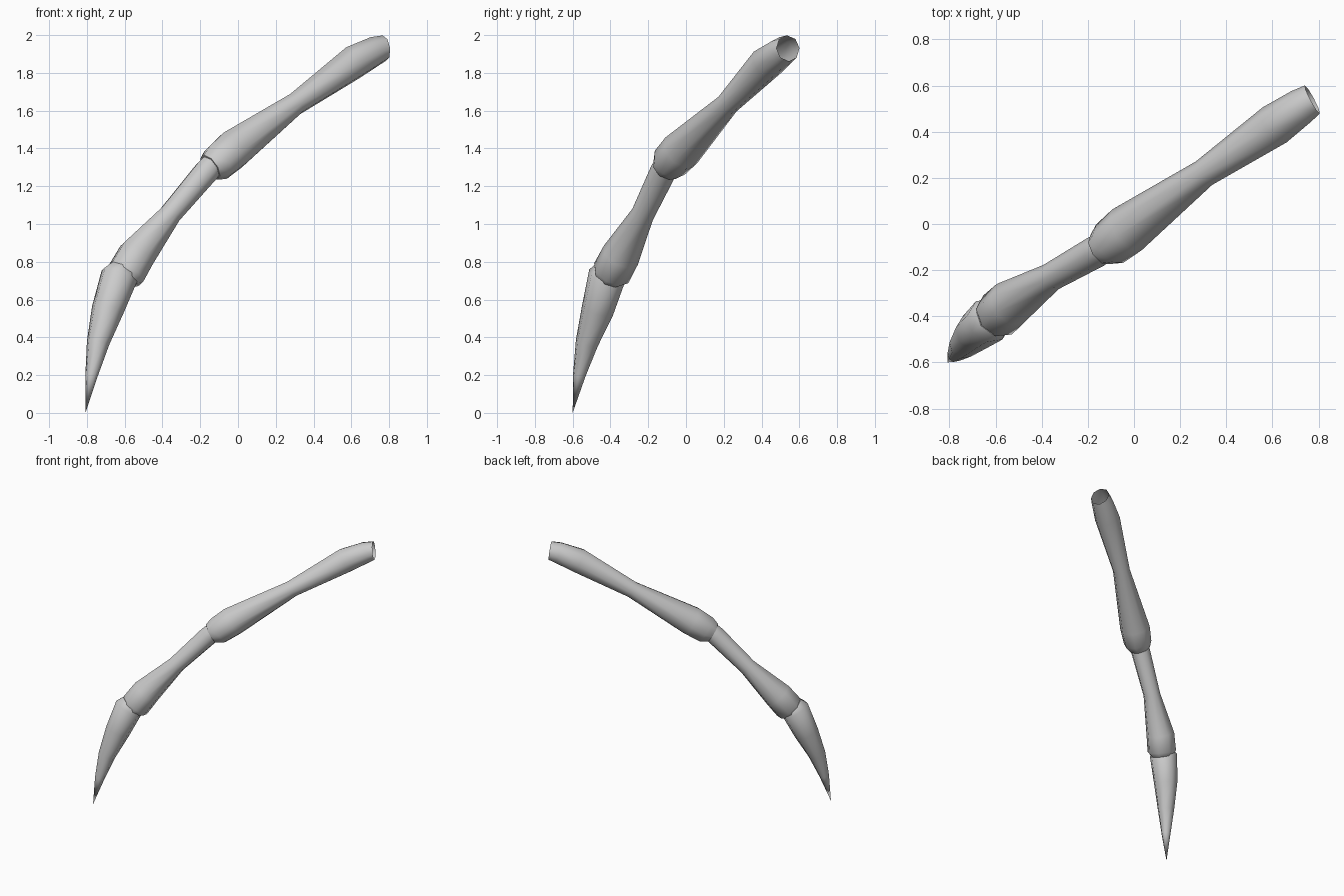
import bpy, bmesh, math
from mathutils import Vector

if "Cube" in bpy.data.objects:
    bpy.data.objects.remove(bpy.data.objects["Cube"])

SIDES = 8


def loft(name, rings, first=None, last=None, tip=None, cap_start=False, cap_end=False):
    """Loft octagonal rings (x, y, z, radius) along a bent axis."""
    pts = [Vector(r[:3]) for r in rings]
    path = pts + ([Vector(tip)] if tip else [])
    side = Vector((-0.55, 0.83, 0))          # across the bending plane
    bm = bmesh.new()
    loops = []
    for i, r in enumerate(rings):
        t = (path[min(i + 1, len(path) - 1)] - path[max(i - 1, 0)]).normalized()
        if i == 0 and first:
            t = Vector(first).normalized()
        if i == len(rings) - 1 and last:
            t = Vector(last).normalized()
        u = (side - t * side.dot(t)).normalized()
        v = t.cross(u)
        loops.append([bm.verts.new(pts[i] + r[3] * (
            u * math.cos(a) + v * math.sin(a)))
            for a in (2 * math.pi * k / SIDES for k in range(SIDES))])
    for a, b in zip(loops, loops[1:]):
        for k in range(SIDES):
            n = (k + 1) % SIDES
            bm.faces.new((a[k], a[n], b[n], b[k]))
    if tip:
        p = bm.verts.new(tip)
        for k in range(SIDES):
            bm.faces.new((loops[-1][k], loops[-1][(k + 1) % SIDES], p))
    if cap_start:
        bm.faces.new(loops[0][::-1])
    if cap_end:
        bm.faces.new(loops[-1])
    bmesh.ops.recalc_face_normals(bm, faces=bm.faces)
    me = bpy.data.meshes.new(name)
    bm.to_mesh(me)
    bm.free()
    ob = bpy.data.objects.new(name, me)
    bpy.context.collection.objects.link(ob)
    bpy.ops.object.select_all(action='DESELECT')
    ob.select_set(True)
    bpy.context.view_layer.objects.active = ob
    bpy.ops.object.shade_smooth_by_angle(angle=math.radians(50))
    return ob


# upper segment, open at the body end
loft("upper_leg", [
    (0.773, 0.54, 1.930, 0.069),
    (0.725, 0.51, 1.915, 0.079),
    (0.610, 0.43, 1.855, 0.092),
    (0.303, 0.22, 1.635, 0.062),
    (-0.030, -0.025, 1.390, 0.109),
    (-0.105, -0.085, 1.325, 0.102),
    (-0.147, -0.110, 1.300, 0.076),
], first=(-0.88, -0.47, -0.12), last=(-0.7, -0.45, -0.5), cap_end=True)

# middle segment
loft("middle_leg", [
    (-0.140, -0.105, 1.310, 0.066),
    (-0.165, -0.120, 1.280, 0.070),
    (-0.360, -0.230, 1.050, 0.062),
    (-0.537, -0.345, 0.835, 0.103),
    (-0.592, -0.395, 0.740, 0.105),
    (-0.615, -0.412, 0.715, 0.080),
], last=(-0.5, -0.4, -0.75), cap_end=True)

# curved pointed claw
loft("claw", [
    (-0.610, -0.405, 0.745, 0.085),
    (-0.628, -0.418, 0.725, 0.101),
    (-0.690, -0.468, 0.545, 0.087),
    (-0.741, -0.525, 0.370, 0.061),
    (-0.775, -0.565, 0.200, 0.034),
], first=(-0.5, -0.4, -0.75), tip=(-0.808, -0.60, 0.0), cap_start=True)
